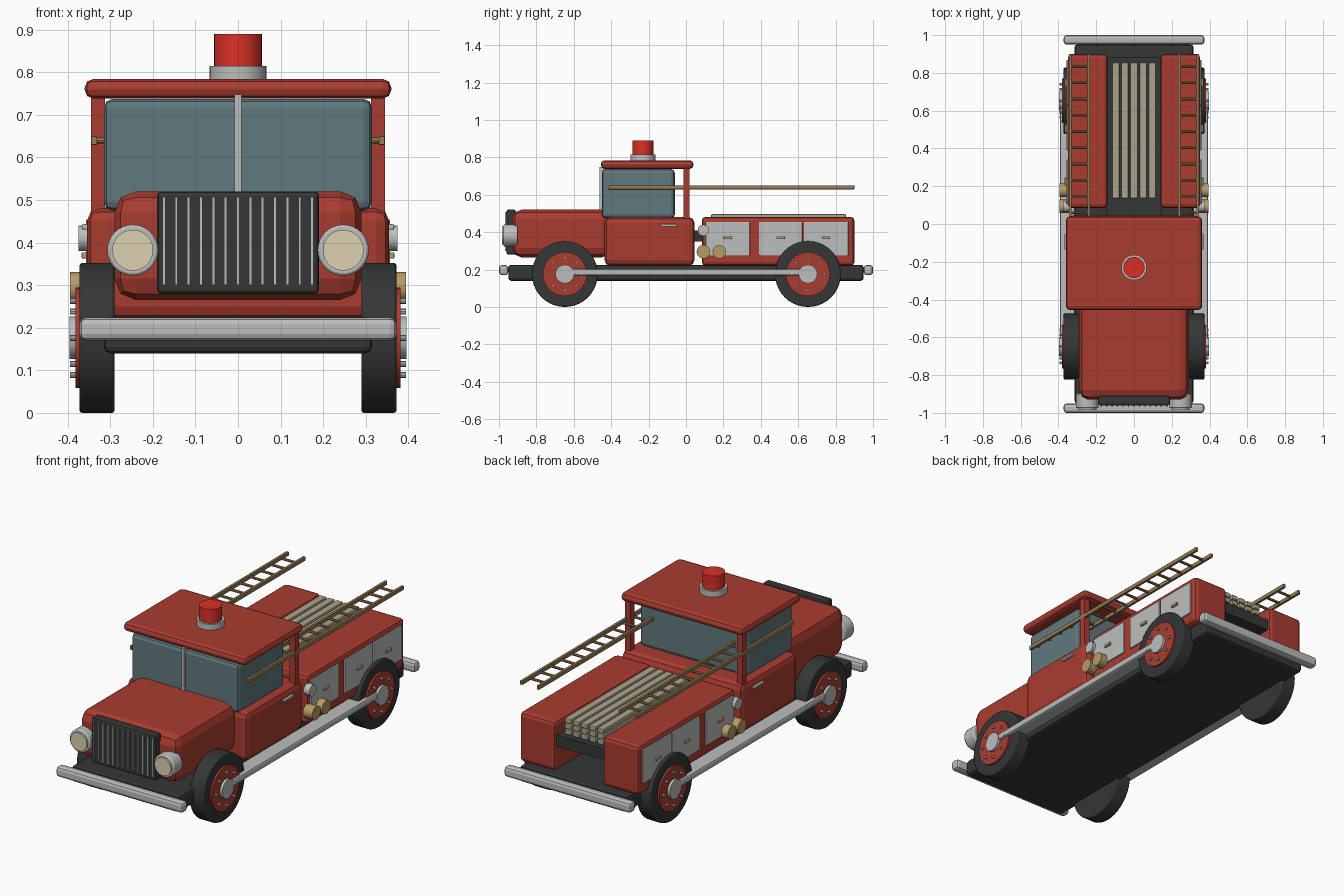
import bpy, math
from mathutils import Matrix

if "Cube" in bpy.data.objects:
    bpy.data.objects.remove(bpy.data.objects["Cube"])

def material(name, r, g, b):
    m = bpy.data.materials.new(name)
    m.diffuse_color = (r, g, b, 1)
    m.use_nodes = True
    m.node_tree.nodes["Principled BSDF"].inputs["Base Color"].default_value = m.diffuse_color
    return m

RED = material("red_paint", 0.40, 0.045, 0.03)
BEACON = material("beacon_red", 0.70, 0.03, 0.02)
DARK = material("dark_rubber", 0.035, 0.038, 0.038)
CHROME = material("chrome", 0.50, 0.52, 0.51)
GLASS = material("glass", 0.12, 0.19, 0.21)
CREAM = material("lens_cream", 0.72, 0.64, 0.45)
BRASS = material("brass", 0.48, 0.33, 0.13)
WOOD = material("wood", 0.30, 0.20, 0.09)
HOSE = material("hose_canvas", 0.42, 0.37, 0.27)

def bevel(ob, width, segments):
    if width:
        b = ob.modifiers.new("bevel", "BEVEL")
        b.width, b.segments, b.limit_method = width, segments, "ANGLE"

def box(name, x, y, z, mat, bev=0, seg=2):
    """Box from (min, max) ranges, with an optional bevel."""
    bpy.ops.mesh.primitive_cube_add(size=1)
    ob = bpy.context.object
    ob.name = name
    size = [r[1] - r[0] for r in (x, y, z)]
    mid = [(r[1] + r[0]) / 2 for r in (x, y, z)]
    ob.data.transform(Matrix.Diagonal((*size, 1)))
    ob.location = mid
    ob.data.materials.append(mat)
    bevel(ob, bev, seg)
    return ob

def cyl(name, axis, span, centre, r, mat, sides=32, bev=0):
    """Cylinder along an axis; centre holds the other two coordinates in xyz order."""
    bpy.ops.mesh.primitive_cylinder_add(radius=r, depth=span[1] - span[0], vertices=sides)
    ob = bpy.context.object
    ob.name = name
    if axis != "z":
        ob.data.transform(Matrix.Rotation(math.pi / 2, 4, "Y" if axis == "x" else "X"))
    loc = list(centre)
    loc.insert("xyz".index(axis), sum(span) / 2)
    ob.location = loc
    ob.data.materials.append(mat)
    bevel(ob, bev, 2)
    bpy.ops.object.shade_smooth_by_angle(angle=math.radians(30))
    return ob

def span(s, a, b):
    return tuple(sorted((s * a, s * b)))

# Chassis and bumpers
box("chassis", (-0.315, 0.315), (-0.95, 0.95), (0.14, 0.225), DARK, 0.015)
for name, s in (("front_bumper", -1), ("rear_bumper", 1)):
    box(name, (-0.372, 0.372), span(s, 0.95, 1.0), (0.17, 0.224), CHROME, 0.015)

# Hood, grille and bars
box("hood", (-0.29, 0.29), (-0.93, -0.40), (0.265, 0.52), RED, 0.05)
box("grille", (-0.19, 0.19), (-0.96, -0.91), (0.28, 0.52), DARK, 0.01)
for i in range(13):
    x = (i - 6) * 0.029
    box("grille_bar", (x - 0.0035, x + 0.0035), (-0.968, -0.955), (0.30, 0.507), CHROME)

# Cab
box("cab_lower", (-0.355, 0.355), (-0.435, 0.045), (0.22, 0.48), RED, 0.03)
box("cab_windows", (-0.315, 0.315), (-0.45, -0.06), (0.475, 0.737), GLASS, 0.02)
box("windshield_divider", (-0.008, 0.008), (-0.463, -0.44), (0.50, 0.747), CHROME)
box("roof", (-0.36, 0.36), (-0.455, 0.04), (0.738, 0.784), RED, 0.02)
cyl("beacon_base", "z", (0.782, 0.815), (0, -0.23), 0.067, CHROME)
cyl("beacon", "z", (0.81, 0.89), (0, -0.23), 0.056, BEACON)

# Hose bed between the lockers, with stacked hose lengths
box("hose_bed", (-0.145, 0.145), (0.045, 0.885), (0.35, 0.41), DARK)
for layer in range(3):
    z = 0.41 + layer * 0.03
    for i in range(5):
        x = (i - 2) * 0.048
        box("hose_length", (x - 0.019, x + 0.019), (0.135, 0.855), (z, z + 0.026), HOSE, 0.005)

for s in (-1, 1):
    # Headlights
    cyl("headlight", "y", (-0.975, -0.90), (s * 0.247, 0.382), 0.06, CHROME, bev=0.006)
    cyl("headlight_lens", "y", (-0.984, -0.96), (s * 0.247, 0.382), 0.048, CREAM)
    # Cab posts and door handles
    box("cab_post", span(s, 0.312, 0.345), (-0.014, 0.02), (0.47, 0.745), RED)
    box("door_handle", span(s, 0.35, 0.367), (-0.135, -0.05), (0.43, 0.443), CHROME, 0.004)
    # Side lockers with doors
    box("side_locker", span(s, 0.14, 0.35), (0.085, 0.9), (0.22, 0.482), RED, 0.02)
    for y0, y1 in ((0.105, 0.342), (0.39, 0.622), (0.63, 0.868)):
        mid = (y0 + y1) / 2
        box("locker_door", span(s, 0.34, 0.357), (y0, y1), (0.275, 0.455), CHROME, 0.004)
        box("locker_handle", span(s, 0.352, 0.367), (mid - 0.022, mid + 0.022),
            (0.362, 0.377), BRASS, 0.003)
    # Gauge and pump outlets
    cyl("pressure_gauge", "x", span(s, 0.34, 0.375), (0.093, 0.41), 0.03, CHROME, 24)
    for y in (0.093, 0.178):
        cyl("pump_outlet", "x", span(s, 0.34, 0.395), (y, 0.295), 0.036, BRASS, 24)
    # Running board
    box("running_board", span(s, 0.31, 0.393), (-0.635, 0.66), (0.168, 0.204), CHROME, 0.01)
    # Ladder
    for x in (0.24, 0.338):
        box("ladder_rail", span(s, x - 0.007, x + 0.007), (-0.415, 0.9), (0.629, 0.65), WOOD, 0.002)
    for i in range(15):
        cyl("ladder_rung", "x", span(s, 0.24, 0.338), (-0.37 + i * 0.086, 0.64), 0.007, WOOD, 8)
    # Wheels
    for y in (-0.648, 0.652):
        cyl("tire", "x", span(s, 0.29, 0.372), (y, 0.176), 0.176, DARK, 40, 0.006)
        cyl("wheel_rim", "x", span(s, 0.33, 0.382), (y, 0.176), 0.118, RED)
        cyl("wheel_hub", "x", span(s, 0.36, 0.396), (y, 0.176), 0.05, CHROME, 24)
        for k in range(8):
            a = math.tau * k / 8
            cyl("lug_nut", "x", span(s, 0.375, 0.395),
                (y + 0.087 * math.cos(a), 0.176 + 0.087 * math.sin(a)), 0.007, CHROME, 8)
